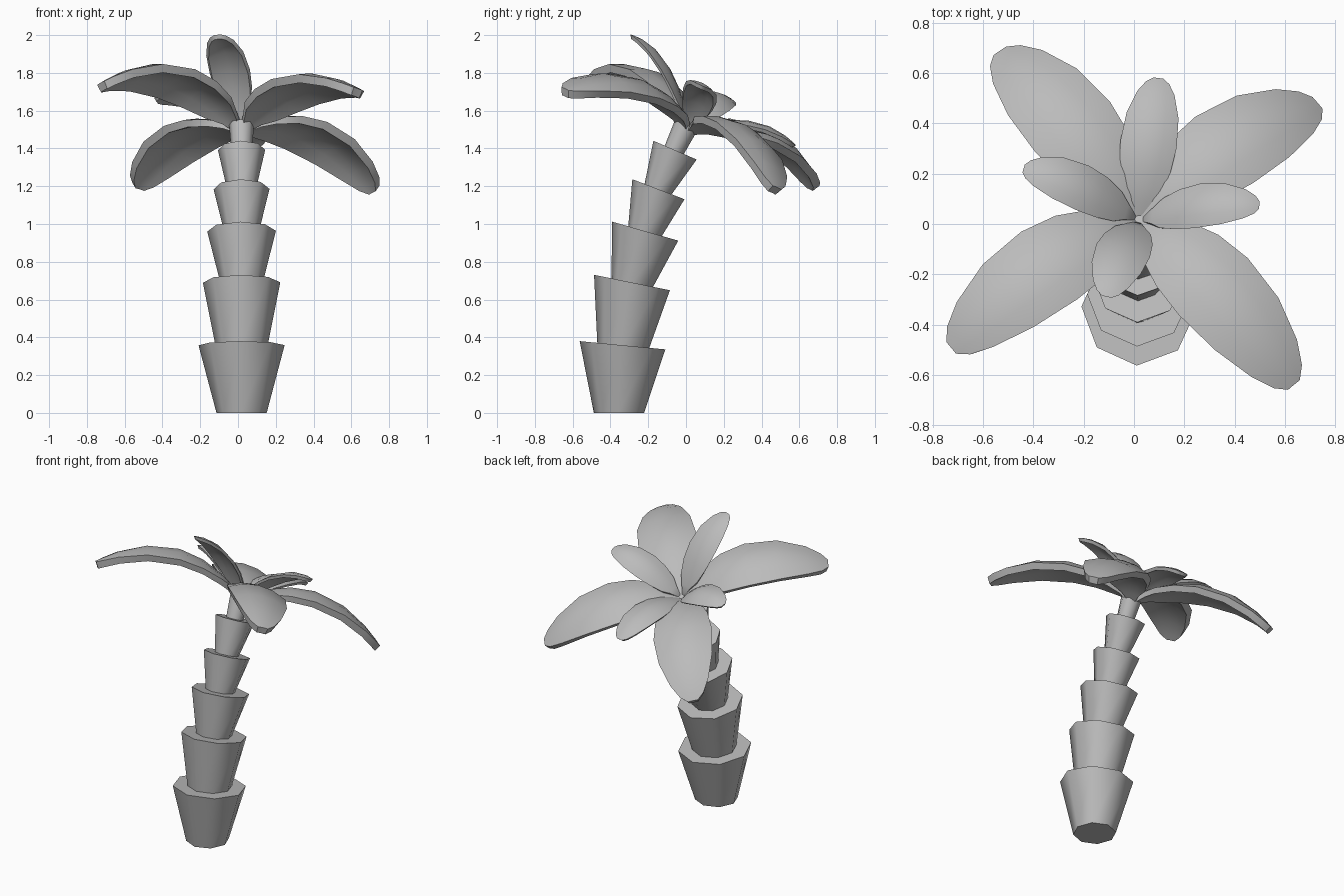
import bpy, bmesh, math
from mathutils import Vector, Matrix

cube = bpy.data.objects.get("Cube")
if cube:
    bpy.data.objects.remove(cube)

grey = bpy.data.materials.new("plain_grey")
grey.use_nodes = True
grey.diffuse_color = (0.5, 0.5, 0.5, 1)
grey.node_tree.nodes["Principled BSDF"].inputs["Base Color"].default_value = (0.5, 0.5, 0.5, 1)


def make_object(name, bm, angle):
    bmesh.ops.recalc_face_normals(bm, faces=bm.faces)
    mesh = bpy.data.meshes.new(name)
    bm.to_mesh(mesh)
    bm.free()
    mesh.materials.append(grey)
    obj = bpy.data.objects.new(name, mesh)
    bpy.context.collection.objects.link(obj)
    bpy.ops.object.select_all(action='DESELECT')
    obj.select_set(True)
    bpy.context.view_layer.objects.active = obj
    bpy.ops.object.shade_smooth_by_angle(angle=math.radians(angle))
    return obj


# Trunk: flared eight-sided segments, each leaning further back
SIDES = 8
TRUNK_X = 0.019


def ring(bm, y, z, radius, lean):
    turn = Matrix.Rotation(-math.radians(lean), 3, 'X')
    verts = []
    for i in range(SIDES):
        a = 2 * math.pi * i / SIDES - math.radians(2)
        p = turn @ Vector((radius * math.cos(a), radius * math.sin(a), 0))
        verts.append(bm.verts.new(p + Vector((TRUNK_X, y, z))))
    return verts


# (bottom y, z, radius, lean), (top y, z, radius, lean)
segments = [
    ((-0.355, 0.0, 0.133, 0), (-0.336, 0.358, 0.228, 5.5)),
    ((-0.333, 0.35, 0.137, 5.5), (-0.286, 0.69, 0.205, 11.5)),
    ((-0.287, 0.68, 0.11, 11.5), (-0.216, 0.962, 0.182, 16)),
    ((-0.219, 0.955, 0.091, 16), (-0.146, 1.184, 0.148, 21)),
    ((-0.151, 1.177, 0.075, 21), (-0.058, 1.391, 0.125, 23.5)),
    ((-0.068, 1.38, 0.054, 24), (0.002, 1.525, 0.066, 27)),
]
for n, (low, high) in enumerate(segments, 1):
    bm = bmesh.new()
    a, b = ring(bm, *low), ring(bm, *high)
    bm.faces.new(a)
    bm.faces.new(b)
    for i in range(SIDES):
        j = (i + 1) % SIDES
        bm.faces.new((a[i], a[j], b[j], b[i]))
    make_object(f"trunk_segment_{n}", bm, 50)

# Crown: arched, domed leaf blades around a tilted centre
CROWN = Matrix.Translation((0.02, 0.02, 1.515)) @ Matrix.Rotation(-math.radians(24.5), 4, 'X')
OUTLINE = [(0, 0.1), (0.08, 0.36), (0.16, 0.67), (0.3, 0.9), (0.47, 1),
           (0.69, 0.92), (0.87, 0.66), (0.96, 0.41), (1, 0.17)]
ACROSS = (-1, -0.5, 0, 0.5, 1)


def leaf(name, azimuth, length, half_width, tip, arch, cup, thickness):
    bm = bmesh.new()
    place = CROWN @ Matrix.Rotation(math.radians(azimuth), 4, 'Z')
    layers = []
    # The lower skin is slightly smaller, so the rim slopes inward
    for drop, shrink in ((0, 0), (thickness, thickness * 0.6)):
        rows = []
        for t, w in OUTLINE:
            height = tip * t + 4 * arch * t * (1 - t) - drop
            side = w * (half_width - shrink)
            rows.append([bm.verts.new(place @ Vector((
                0.015 + (length - shrink) * t, s * side, height - cup * (s * w) ** 2)))
                for s in ACROSS])
        for r, q in zip(rows, rows[1:]):
            for i in range(len(ACROSS) - 1):
                bm.faces.new((r[i], r[i + 1], q[i + 1], q[i]))
        layers.append(rows)
    # Rim joining the upper and lower skins
    loops = []
    for rows in layers:
        loops.append(rows[0] + [r[-1] for r in rows[1:-1]]
                     + rows[-1][::-1] + [r[0] for r in rows[-2:0:-1]])
    top, under = loops
    for i in range(len(top)):
        j = (i + 1) % len(top)
        bm.faces.new((top[i], top[j], under[j], under[i]))
    make_object(name, bm, 40)


# Large drooping leaves: name, direction, length, tip height, arch
for name, azimuth, length, tip, arch in (
        ("large_leaf_front_left", -48, 0.905, -0.09, 0.165),
        ("large_leaf_front_right", -143, 0.92, 0.0, 0.195),
        ("large_leaf_back_right", 127, 0.905, 0.0, 0.165),
        ("large_leaf_back_left", 38, 0.885, -0.1, 0.18)):
    leaf(name, azimuth, length, 0.185, tip, arch, 0.05, 0.038)

# Small raised leaves: name, direction, length, half width, tip height, arch
for name, azimuth, length, half_width, tip, arch in (
        ("small_leaf_front", -105, 0.485, 0.11, 0.315, 0.095),
        ("small_leaf_left", -5, 0.465, 0.097, 0.225, 0.095),
        ("small_leaf_back", 82, 0.54, 0.113, 0.145, 0.09),
        ("small_leaf_right", 165, 0.46, 0.1, 0.215, 0.095)):
    leaf(name, azimuth, length, half_width, tip, arch, 0.03, 0.02)
